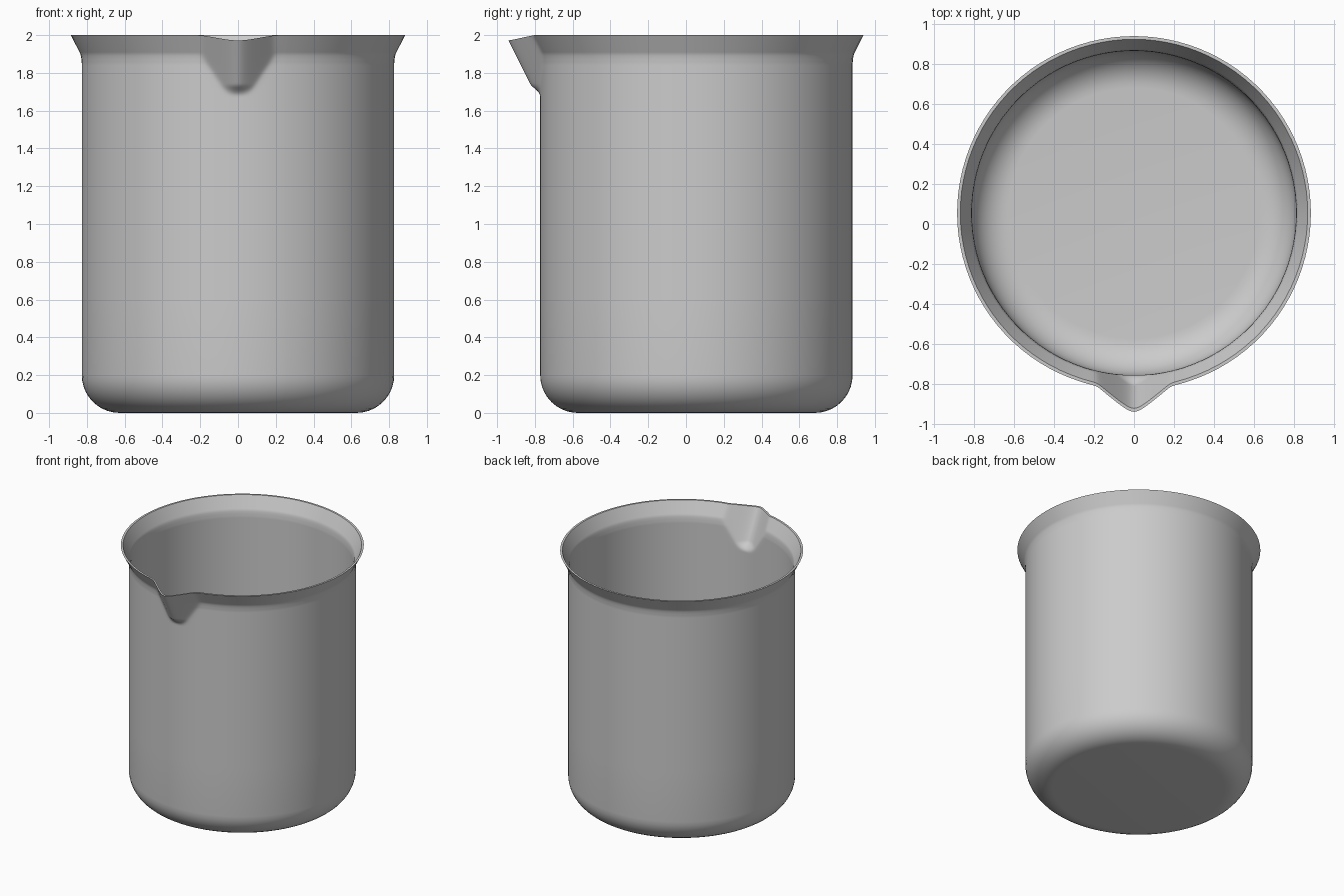
import bpy, bmesh, math

if "Cube" in bpy.data.objects:
    bpy.data.objects.remove(bpy.data.objects["Cube"])

CY = 0.055      # body axis is shifted back so the spout fits the bounds
R = 0.827       # outer wall radius
CORNER = 0.2    # rounded bottom edge
WALL = 0.016


def smoothstep(a, b, v):
    t = min(max((v - a) / (b - a), 0), 1)
    return t * t * (3 - 2 * t)


def lerp_profile(z, pts):
    for (z0, r0), (z1, r1) in zip(pts, pts[1:]):
        if z <= z1:
            return r0 + (r1 - r0) * max(z - z0, 0) / (z1 - z0)
    return pts[-1][1]


# Wall outline: straight side, then the flared rim
FLARE = [(0, R), (1.85, R), (1.88, R + 0.003), (1.90, R + 0.007), (2.0, 0.885)]


def profile(t):
    """(radius, z) rows from the floor edge up to the rim, inset by t."""
    rows = []
    for i in range(11):
        a = math.pi / 2 * i / 10
        c = CORNER - t
        rows.append((R - CORNER + c * math.sin(a), CORNER - c * math.cos(a)))
    rows += [(R - t, z) for z in (0.6, 1.0, 1.4)]
    n = 34
    for i in range(n + 1):
        z = 1.66 + 0.34 * i / n
        rows.append((lerp_profile(z, FLARE) - t, z))
    return rows


def place(r, z, a, t):
    """Point on the wall, pulled forward into the pouring spout at the front."""
    x, y = r * math.cos(a), CY + r * math.sin(a)
    if y < 0 and z > 1.65 and abs(x) < 0.3:
        dip = 1 - smoothstep(0, 0.23, abs(x))
        z -= 0.028 * dip * (z - 1.65) / 0.35
        ridge = -0.94 + 0.5 * (1.972 - z) + t * 1.1
        spout_y = ridge + 0.95 * (math.hypot(x, 0.04) - 0.04)
        d = y - spout_y
        d = 0.5 * (d + math.hypot(d, 0.008)) - 0.0005   # soft join to wall
        y -= max(d, 0) * smoothstep(1.675, 1.74, z)
    return (x, y, z)


# Columns are denser around the spout at -90 degrees
half = math.radians(18)
front = [-math.pi / 2 - half + 2 * half * i / 48 for i in range(48)]
span = 2 * math.pi - 2 * half
back = [-math.pi / 2 + half + span * i / 90 for i in range(90)]
angles = front + back
count = len(angles)

# Outer skin from floor to rim, then inner skin back down
bm = bmesh.new()
rows = [(r, z, 0) for r, z in profile(0)]
rows += [(r, z, WALL) for r, z in reversed(profile(WALL))]
rings = [[bm.verts.new(place(r, z, a, t)) for a in angles] for r, z, t in rows]
for lo, hi in zip(rings, rings[1:]):
    for i in range(count):
        j = (i + 1) % count
        bm.faces.new((lo[i], lo[j], hi[j], hi[i]))

# Flat underside and inside floor
bm.faces.new(list(reversed(rings[0])))
bm.faces.new(rings[-1])
bmesh.ops.recalc_face_normals(bm, faces=bm.faces)

mesh = bpy.data.meshes.new("beaker")
bm.to_mesh(mesh)
bm.free()
beaker = bpy.data.objects.new("beaker", mesh)
bpy.context.collection.objects.link(beaker)
bpy.context.view_layer.objects.active = beaker
beaker.select_set(True)
bpy.ops.object.shade_smooth_by_angle(angle=math.radians(40))
